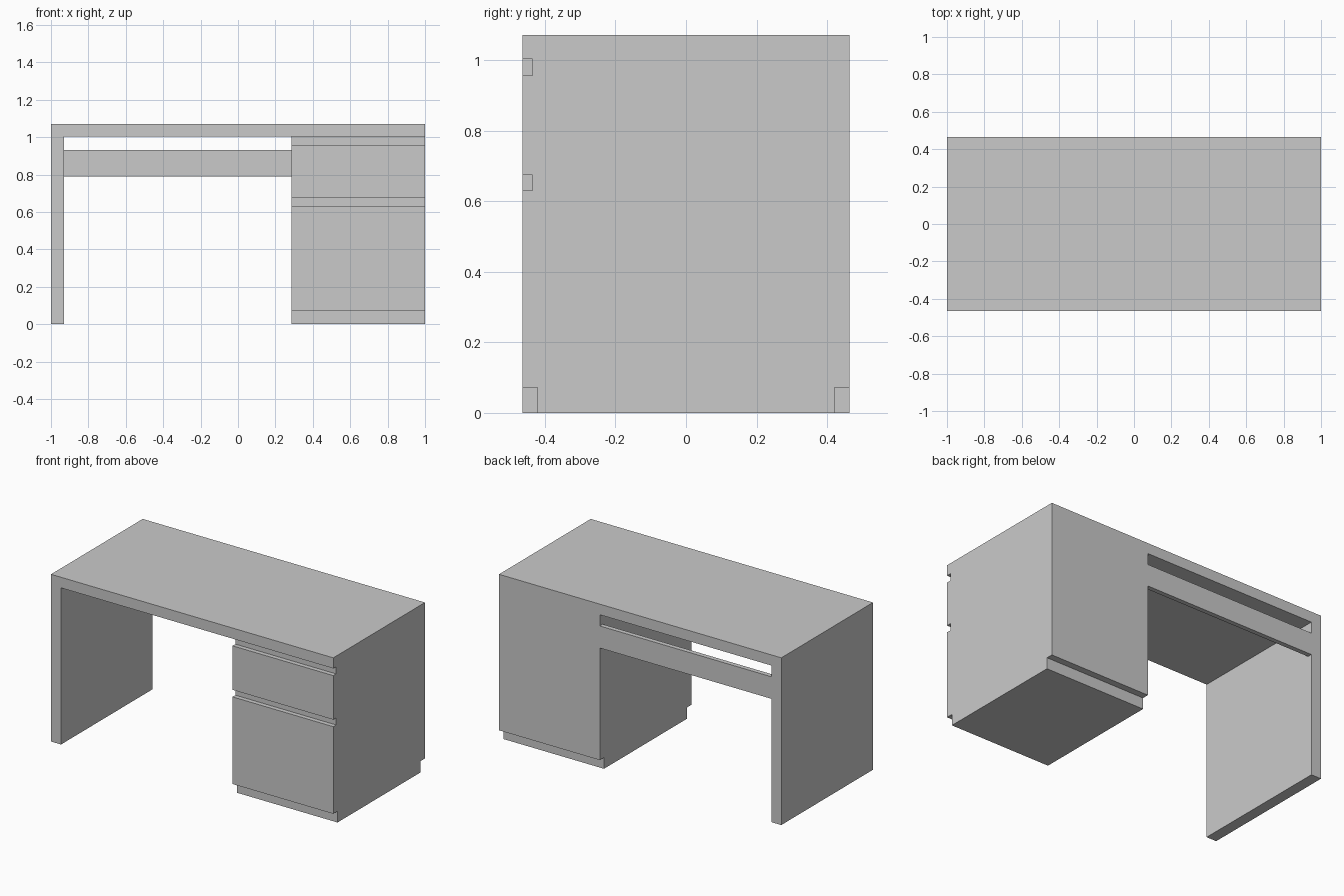
import bpy, bmesh
from mathutils import Vector

if "Cube" in bpy.data.objects:
    bpy.data.objects.remove(bpy.data.objects["Cube"])

grey = bpy.data.materials.new("light grey")
grey.diffuse_color = (0.59, 0.59, 0.59, 1)
grey.use_nodes = True
grey.node_tree.nodes["Principled BSDF"].inputs["Base Color"].default_value = grey.diffuse_color


def extrude_profile(name, points, direction):
    """Extrude a closed outline of 3D points into a solid part."""
    bm = bmesh.new()
    face = bm.faces.new([bm.verts.new(p) for p in points])
    new = bmesh.ops.extrude_face_region(bm, geom=[face])["geom"]
    verts = [g for g in new if isinstance(g, bmesh.types.BMVert)]
    bmesh.ops.translate(bm, verts=verts, vec=Vector(direction))
    bmesh.ops.recalc_face_normals(bm, faces=bm.faces)
    mesh = bpy.data.meshes.new(name)
    bm.to_mesh(mesh)
    bm.free()
    mesh.materials.append(grey)
    obj = bpy.data.objects.new(name, mesh)
    bpy.context.collection.objects.link(obj)
    return obj


D = 0.464          # half depth
T = 0.071          # panel thickness
H = 1.071          # desk height
UNDER = 1.003      # underside of the desktop
PED = 0.286        # inner side of the drawer pedestal

# Desktop and left side panel: one L-shaped outline seen from the front
outline = [(-1, 0), (-1 + T, 0), (-1 + T, UNDER), (1, UNDER), (1, H), (-1, H)]
extrude_profile("desktop_and_side_panel", [(x, -D, z) for x, z in outline], (0, 2 * D, 0))

# Drawer pedestal: side outline with finger grooves and recessed plinth
toe, toe_h, groove = 0.043, 0.072, 0.029
side = [(-D + toe, 0), (D - toe, 0), (D - toe, toe_h), (D, toe_h), (D, UNDER),
        (-D + groove, UNDER)]
side += [(-D + groove, 0.957), (-D, 0.957)]
side += [(-D, 0.675), (-D + groove, 0.675), (-D + groove, 0.63), (-D, 0.63)]
side += [(-D, toe_h), (-D + toe, toe_h)]
extrude_profile("drawer_pedestal", [(PED, y, z) for y, z in side], (1 - PED, 0, 0))

# Back rail joining the side panel and the pedestal
rail = [(D - 0.03, 0.79), (D, 0.79), (D, 0.931), (D - 0.03, 0.931)]
extrude_profile("back_rail", [(-1 + T, y, z) for y, z in rail], (PED + 1 - T, 0, 0))
